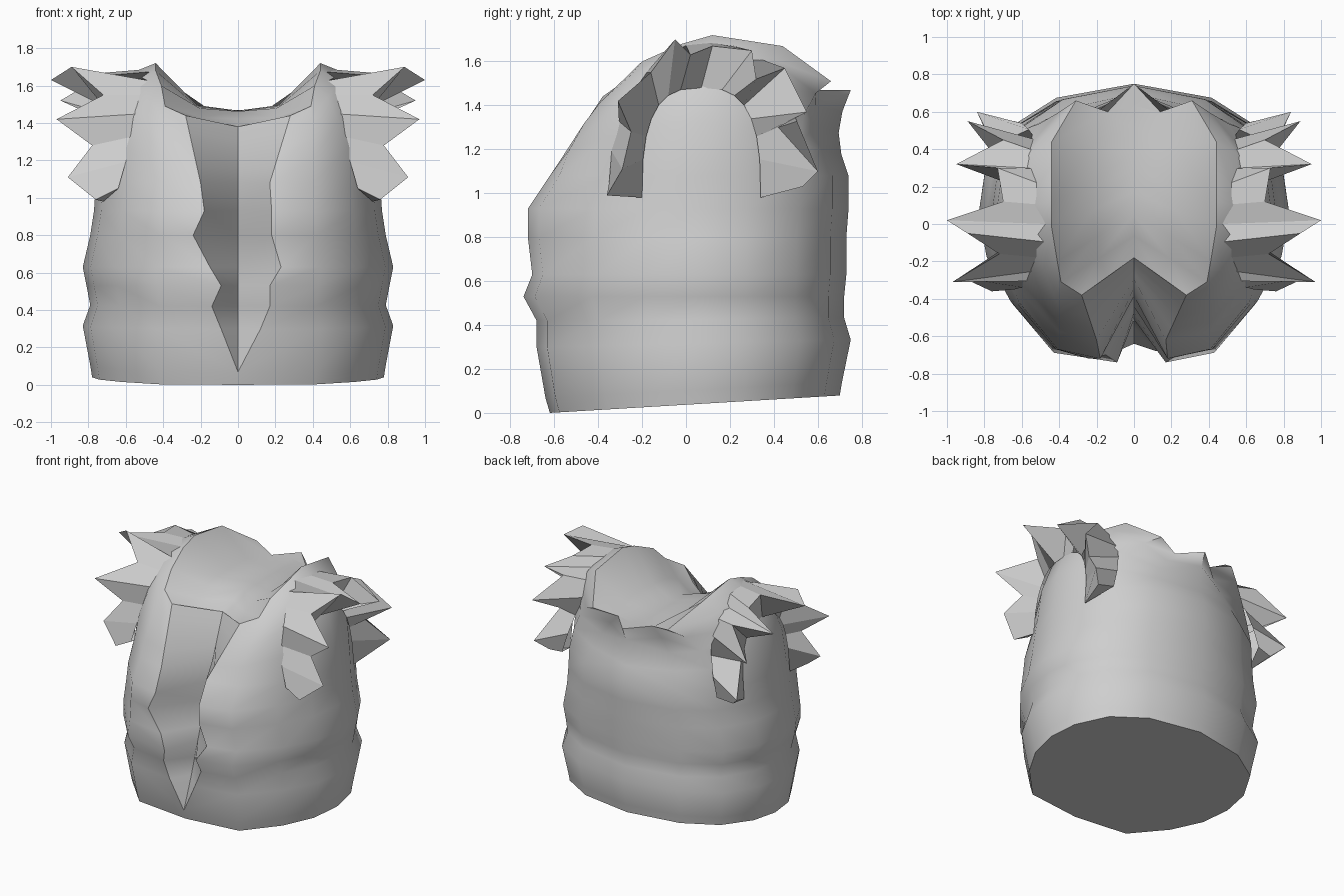
import bpy, bmesh
from math import sin, cos, pi, radians
from mathutils import Vector

cube = bpy.data.objects.get("Cube")
if cube:
    bpy.data.objects.remove(cube, do_unlink=True)

grey = bpy.data.materials.new("cloth_grey")
grey.use_nodes = True
GREY = (0.62, 0.62, 0.62, 1)
grey.diffuse_color = GREY
grey.node_tree.nodes["Principled BSDF"].inputs["Base Color"].default_value = GREY


def finish(bm, name, smooth):
    """Weld the mesh, make it an object and shade it."""
    bmesh.ops.remove_doubles(bm, verts=bm.verts, dist=0.0005)
    bmesh.ops.recalc_face_normals(bm, faces=bm.faces)
    mesh = bpy.data.meshes.new(name)
    bm.to_mesh(mesh)
    bm.free()
    mesh.materials.append(grey)
    obj = bpy.data.objects.new(name, mesh)
    bpy.context.collection.objects.link(obj)
    if smooth:
        bpy.ops.object.select_all(action='DESELECT')
        obj.select_set(True)
        bpy.context.view_layer.objects.active = obj
        bpy.ops.object.shade_smooth_by_angle(angle=radians(50))
    return obj


def skin(bm, rows):
    """Bridge neighbouring rows of points with quads."""
    grid = [[bm.verts.new(p) for p in row] for row in rows]
    for low, high in zip(grid, grid[1:]):
        for i in range(len(low) - 1):
            bm.faces.new((low[i], low[i + 1], high[i + 1], high[i]))
    return grid


def sharpen(bm, path):
    """Keep the edges along a path of vertices crisp."""
    for pair in zip(path, path[1:]):
        edge = bm.edges.get(pair)
        if edge:
            edge.smooth = False


def power(value, exponent):
    return abs(value) ** exponent * (1 if value >= 0 else -1)


# Half outline of the chest, front to back, in shares of width and depth
OUTLINE = [(0, -1), (.53, -.93), (.8, -.58), (.95, -.25), (1, .08),
           (.96, .38), (.8, .69), (.5, .9), (0, 1)]
COLS = len(OUTLINE) - 1

# Body rows: height, half width, front, back, left and right flap edge
BODY = [
    (0, .78, -.62, .70, 0, 0),
    (.07, .79, -.64, .71, 0, 0),
    (.3, .83, -.68, .75, .12, .09),
    (.42, .79, -.68, .72, .17, .14),
    (.53, .81, -.74, .72, .17, .09),
    (.63, .83, -.70, .73, .23, .15),
    (.8, .79, -.72, .73, .18, .24),
    (.93, .77, -.72, .74, .18, .18),
    (1.08, .76, -.62, .74, .17, .2),
]
# Neck rim, front to back
RIM = [Vector(p) for p in (
    (.28, -.38, 1.44), (.39, -.31, 1.49), (.41, -.2, 1.6),
    (.44, -.02, 1.68), (.44, .12, 1.72), (.44, .44, 1.67),
    (.31, .66, 1.51), (.14, .6, 1.47), (0, .75, 1.47))]


def body_row(z, width, front, back, edge):
    """Half ring: bottom of the front slit, flap edge, then round to the back."""
    valley = -.65 + .33 * z if edge else front
    row = [Vector((0, valley, z)), Vector((edge, front, z))]
    for across, along in OUTLINE[1:]:
        row.append(Vector((width * across, along * (back if along > 0 else -front), z)))
    for p in row:
        p.z += (p.y + .62) * .06 * max(0, 1 - z / .5)
    return row


def half_rows(side):
    rows = [body_row(*r[:4], r[4] if side > 0 else r[5]) for r in BODY]
    base = rows[-1]
    rim = [Vector((0, -.18, 1.38))] + RIM
    # rounded shoulders, straighter chest, back drawn in below the collar
    for t in (.25, .5, .75, 1):
        row = []
        for k, (p, q) in enumerate(zip(base, rim)):
            a = pi * max(0, k - 1) / COLS
            bulge = sin(a)
            hollow = .05 * sin(pi * t) * max(0, -cos(a)) ** 2
            h = t + (1 - cos(t * pi / 2) - t) * bulge
            v = t + (sin(t * pi / 2) - t) * bulge
            row.append(Vector((p.x + (q.x - p.x) * h,
                               p.y + (q.y - p.y) * h - hollow,
                               p.z + (q.z - p.z) * v)))
        rows.append(row)
    # rounded saddle that closes the neck
    centre = [rim[0]]
    for j in range(COLS + 1):
        f = j / COLS
        centre.append(Vector((0, -.18 + .93 * f, 1.38 + .08 * min(1, 4 * f) + .01 * f)))
    rows.append([q.lerp(c, .5) - Vector((0, 0, .38 * max(0, q.z - c.z)))
                 for q, c in zip(rim, centre)])
    rows.append(centre)
    return [[Vector((p.x * side, p.y, p.z)) for p in row] for row in rows]


# Vest body with open front slit
bm = bmesh.new()
bottoms = []
for side in (1, -1):
    grid = skin(bm, half_rows(side))
    bottoms.append(grid[0])
    sharpen(bm, [row[1] for row in grid[1:-2]])
    sharpen(bm, grid[-3][1:])
bm.faces.new(bottoms[0][1:] + bottoms[1][-2:1:-1])
bmesh.ops.remove_doubles(bm, verts=bm.verts, dist=0.0005)
bmesh.ops.dissolve_degenerate(bm, edges=bm.edges, dist=0.0005)
finish(bm, "vest_body", True)

# Torn sleeve edge, notches and tips from front to back
TORN = [
    (.76, -.36, .99), (.91, -.29, 1.11), (.78, -.25, 1.28),
    (.97, -.31, 1.42), (.72, -.16, 1.55), (.89, -.05, 1.7),
    (1, .02, 1.63), (.7, .12, 1.67), (.73, .3, 1.65),
    (.95, .32, 1.52), (.7, .45, 1.57), (.89, .55, 1.37),
    (.75, .42, 1.3), (.84, .6, 1.1), (.76, .53, 1.03)]


def arc(x, lean, y, reach, z, rise, square):
    """Arch around the arm opening."""
    pts = []
    for i in range(len(TORN)):
        a = pi * i / (len(TORN) - 1)
        up = power(sin(a), square)
        pts.append((x - lean * up, y - reach * power(cos(a), square), z + rise * up))
    return pts


for side, name in ((1, "left_torn_sleeve"), (-1, "right_torn_sleeve")):
    bm = bmesh.new()
    root = arc(.64, .18, .1, .45, 1.05, .64, 1)
    lining = arc(.72, .04, .07, .27, .98, .5, .7)
    rows = [[(x * side, y, z) for x, y, z in row]
            for row in (root, TORN, lining)]
    grid = skin(bm, rows)
    for end in (0, -1):
        bm.faces.new([row[end] for row in grid])
    finish(bm, name, False)
